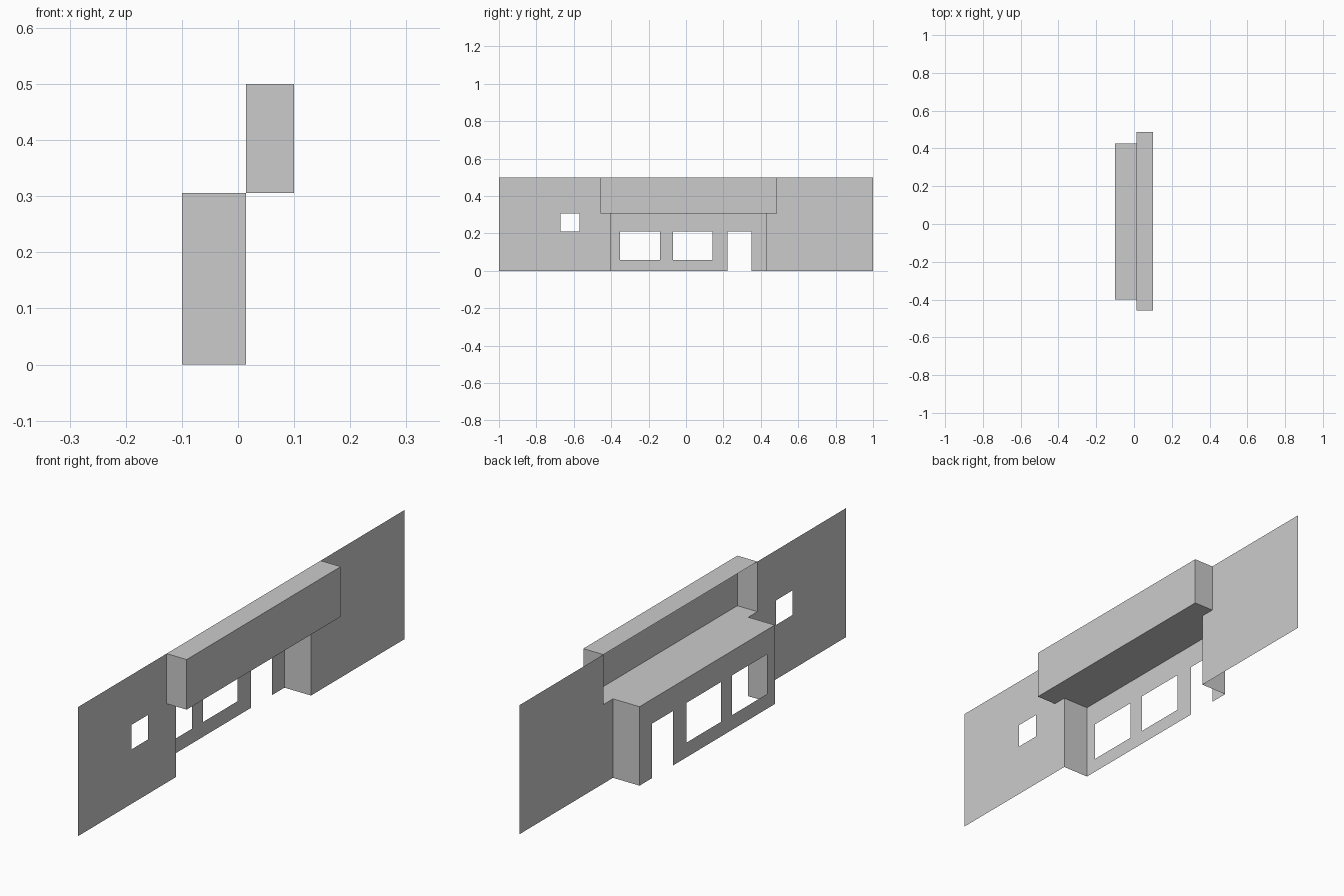
import bpy
import bmesh

cube = bpy.data.objects.get("Cube")
if cube:
    bpy.data.objects.remove(cube, do_unlink=True)

# Single plain grey
GREY = (0.6, 0.6, 0.6, 1.0)
grey = bpy.data.materials.new("plain grey")
grey.use_nodes = True
grey.diffuse_color = GREY
grey.node_tree.nodes["Principled BSDF"].inputs["Base Color"].default_value = GREY

# Shared levels: x planes, storey heights, then extents along y
BACK, WALL, FRONT = -0.1, 0.014, 0.1
LEDGE, TOP, LINTEL, SILL = 0.306, 0.5, 0.211, 0.057
BAY = (-0.401, 0.427)
SIGN = (-0.457, 0.486)


def finish(name, bm):
    bmesh.ops.remove_doubles(bm, verts=bm.verts, dist=1e-5)
    mesh = bpy.data.meshes.new(name)
    bm.to_mesh(mesh)
    bm.free()
    mesh.materials.append(grey)
    obj = bpy.data.objects.new(name, mesh)
    bpy.context.collection.objects.link(obj)
    return obj


def wall_panel(name, x, y0, y1, z0, z1, holes=()):
    """Upright sheet facing +x, with rectangular holes (y0, y1, z0, z1)."""
    ys, zs = {y0, y1}, {z0, z1}
    for a, b, c, d in holes:
        ys |= {a, b}
        zs |= {c, d}
    ys, zs = sorted(ys), sorted(zs)
    bm = bmesh.new()
    for a, b in zip(ys, ys[1:]):
        for c, d in zip(zs, zs[1:]):
            my, mz = (a + b) / 2, (c + d) / 2
            if any(h[0] < my < h[1] and h[2] < mz < h[3] for h in holes):
                continue
            corners = ((a, c), (b, c), (b, d), (a, d))
            bm.faces.new([bm.verts.new((x, y, z)) for y, z in corners])
    return finish(name, bm)


def open_box(name, x0, x1, ys, z0, z1, drop, inward=False):
    """Box shell without the sides whose (axis, sign) is listed in drop."""
    bm = bmesh.new()
    bmesh.ops.create_cube(bm, size=1)
    bm.normal_update()
    gone = [f for f in bm.faces
            if any(f.normal[axis] * sign > 0.5 for axis, sign in drop)]
    bmesh.ops.delete(bm, geom=gone, context='FACES')
    for v in bm.verts:
        v.co.x = x1 if v.co.x > 0 else x0
        v.co.y = ys[1] if v.co.y > 0 else ys[0]
        v.co.z = z1 if v.co.z > 0 else z0
    if inward:
        bmesh.ops.reverse_faces(bm, faces=bm.faces)
    return finish(name, bm)


# Side walls, notched where the overhanging fascia opens behind
wall_panel("window_wall", WALL, -1, BAY[0], 0, TOP,
           [(-0.672, -0.57, LINTEL, LEDGE),
            (SIGN[0], BAY[0], LEDGE, TOP)])
wall_panel("plain_wall", WALL, BAY[1], 1, 0, TOP,
           [(BAY[1], SIGN[1], LEDGE, TOP)])

# Recessed bay: ceiling and two cheeks, open to the front and below
open_box("bay_shell", BACK, WALL, BAY, 0, LEDGE,
         [(0, 1), (0, -1), (2, -1)], inward=True)

# Bay facade with two windows and a doorway
wall_panel("bay_facade", BACK, BAY[0], BAY[1], 0, LEDGE,
           [(-0.353, -0.139, SILL, LINTEL),
            (-0.07, 0.141, SILL, LINTEL),
            (0.221, 0.35, 0, LINTEL)])

# Projecting fascia, hollow and open at the rear
open_box("fascia", WALL, FRONT, SIGN, LEDGE, TOP, [(0, -1)])
